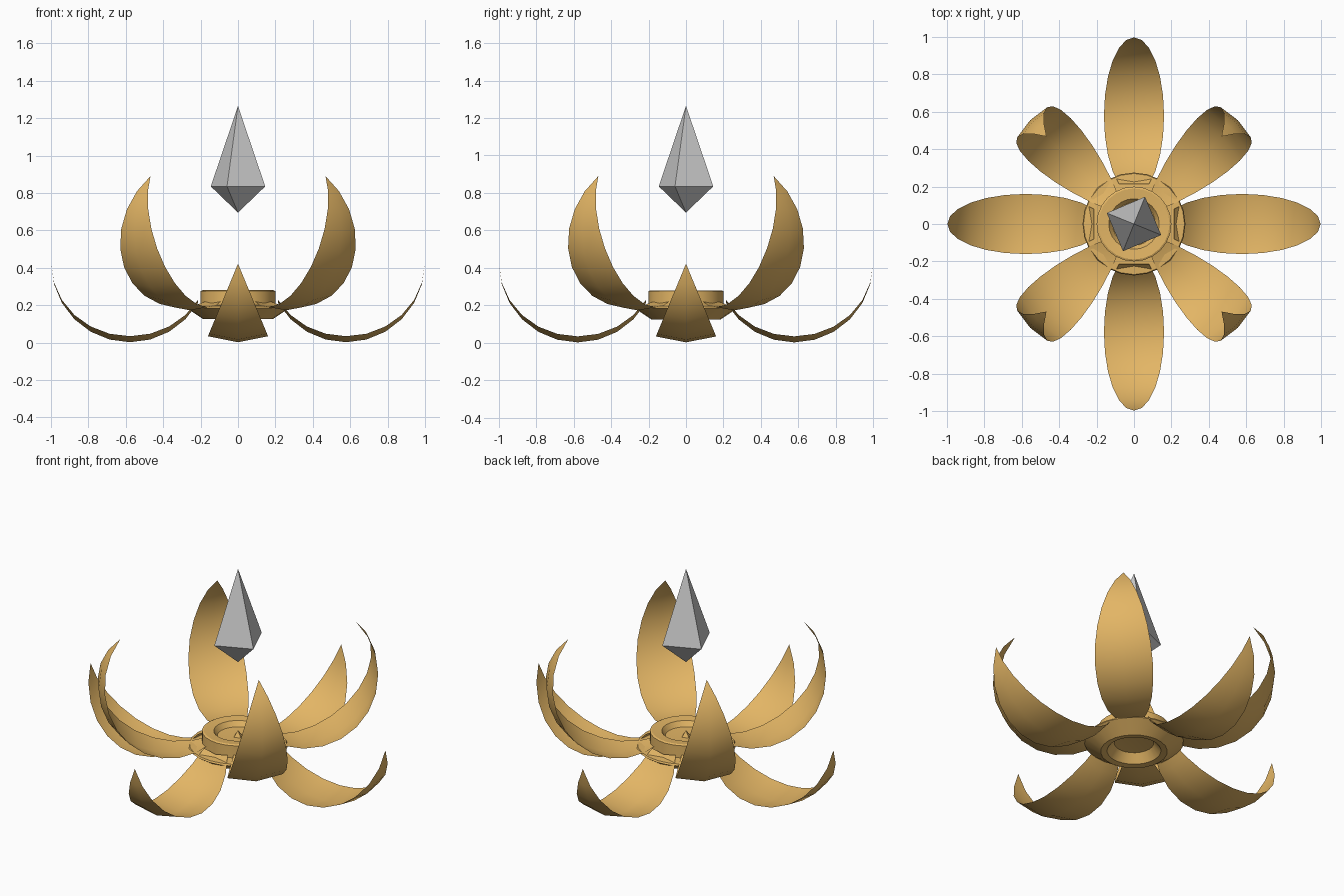
import bpy, bmesh, math
from mathutils import Matrix

if "Cube" in bpy.data.objects:
    bpy.data.objects.remove(bpy.data.objects["Cube"])


def material(name, rgb):
    m = bpy.data.materials.new(name)
    m.diffuse_color = (*rgb, 1)
    m.use_nodes = True
    m.node_tree.nodes["Principled BSDF"].inputs["Base Color"].default_value = m.diffuse_color
    return m


gold = material("warm gold", (0.77, 0.465, 0.13))
silver = material("pale grey", (0.60, 0.60, 0.60))


def finish(bm, name, mat, smooth=None):
    me = bpy.data.meshes.new(name)
    bm.to_mesh(me)
    bm.free()
    ob = bpy.data.objects.new(name, me)
    bpy.context.collection.objects.link(ob)
    me.materials.append(mat)
    if smooth is not None:
        bpy.ops.object.select_all(action='DESELECT')
        bpy.context.view_layer.objects.active = ob
        ob.select_set(True)
        bpy.ops.object.shade_smooth_by_angle(angle=math.radians(smooth))
    return ob


def petal(name, centre, tilt, first, turn):
    """Slice of a sphere, two faces wide, tapering to a point at its tip."""
    R, half, steps = 0.42, math.radians(22.5), 12
    bm = bmesh.new()
    place = (Matrix.Rotation(turn, 4, 'Z')
             @ Matrix.Translation((centre[0], 0, centre[1]))
             @ Matrix.Rotation(-tilt, 4, 'Y'))
    rows = []
    for k in range(first, steps):
        t = math.pi * k / steps
        rows.append([bm.verts.new(place @ _p) for _p in (
            Matrix.Rotation(s * half, 4, 'X').to_3x3()
            @ Matrix.Translation((-R * math.cos(t), 0, -R * math.sin(t))).translation
            for s in (-1, 0, 1))])
    for a, b in zip(rows, rows[1:]):
        for i in (0, 1):
            bm.faces.new((a[i], b[i], b[i + 1], a[i + 1]))
    tip = bm.verts.new(place @ Matrix.Translation((R, 0, 0)).translation)
    for i in (0, 1):
        bm.faces.new((rows[-1][i], tip, rows[-1][i + 1]))
    bm.normal_update()
    # inner side of the petal faces the sphere centre
    mid = place.translation
    f = bm.faces[:][0]
    if f.normal.dot(mid - f.calc_center_median()) < 0:
        bmesh.ops.reverse_faces(bm, faces=bm.faces[:])
    finish(bm, name, gold, 60)


# Low outer petals and raised inner petals
for i in range(4):
    a = i * math.pi / 2
    petal(f"outer_petal_{i + 1}", (0.578, 0.422), 0, 2, a)
    petal(f"inner_petal_{i + 1}", (0.365, 0.593), math.pi / 4, 1, a + math.pi / 4)

# Round hub: hollow underside, flange, raised dished cap
profile = [(0, 0.19), (0.11, 0.18), (0.15, 0.13), (0.185, 0.125),
           (0.275, 0.185), (0.27, 0.195), (0.2, 0.20), (0.2, 0.275),
           (0.19, 0.28), (0.135, 0.275), (0.115, 0.245), (0, 0.24)]
bm = bmesh.new()
vs = [bm.verts.new((r, 0, z)) for r, z in profile]
es = [bm.edges.new(p) for p in zip(vs, vs[1:])]
bmesh.ops.spin(bm, geom=vs + es, cent=(0, 0, 0), axis=(0, 0, 1),
               angle=2 * math.pi, steps=24)
bmesh.ops.remove_doubles(bm, verts=bm.verts[:], dist=1e-4)
bmesh.ops.recalc_face_normals(bm, faces=bm.faces[:])
finish(bm, "hub", gold, 30)


def spike(name, r, z_low, z_mid, z_top, turn, mat):
    """Four-sided double pyramid."""
    bm = bmesh.new()
    ring = [bm.verts.new((r * math.cos(turn + k * math.pi / 2),
                          r * math.sin(turn + k * math.pi / 2), z_mid))
            for k in range(4)]
    for z in (z_low, z_top):
        p = bm.verts.new((0, 0, z))
        for k in range(4):
            bm.faces.new((ring[k], ring[(k + 1) % 4], p))
    bmesh.ops.recalc_face_normals(bm, faces=bm.faces[:])
    finish(bm, name, mat)


# Small peak in the dish, and the floating crystal
spike("hub_peak", 0.03, 0.22, 0.238, 0.278, math.radians(68), gold)
spike("crystal", 0.157, 0.695, 0.835, 1.265, math.radians(68), silver)
